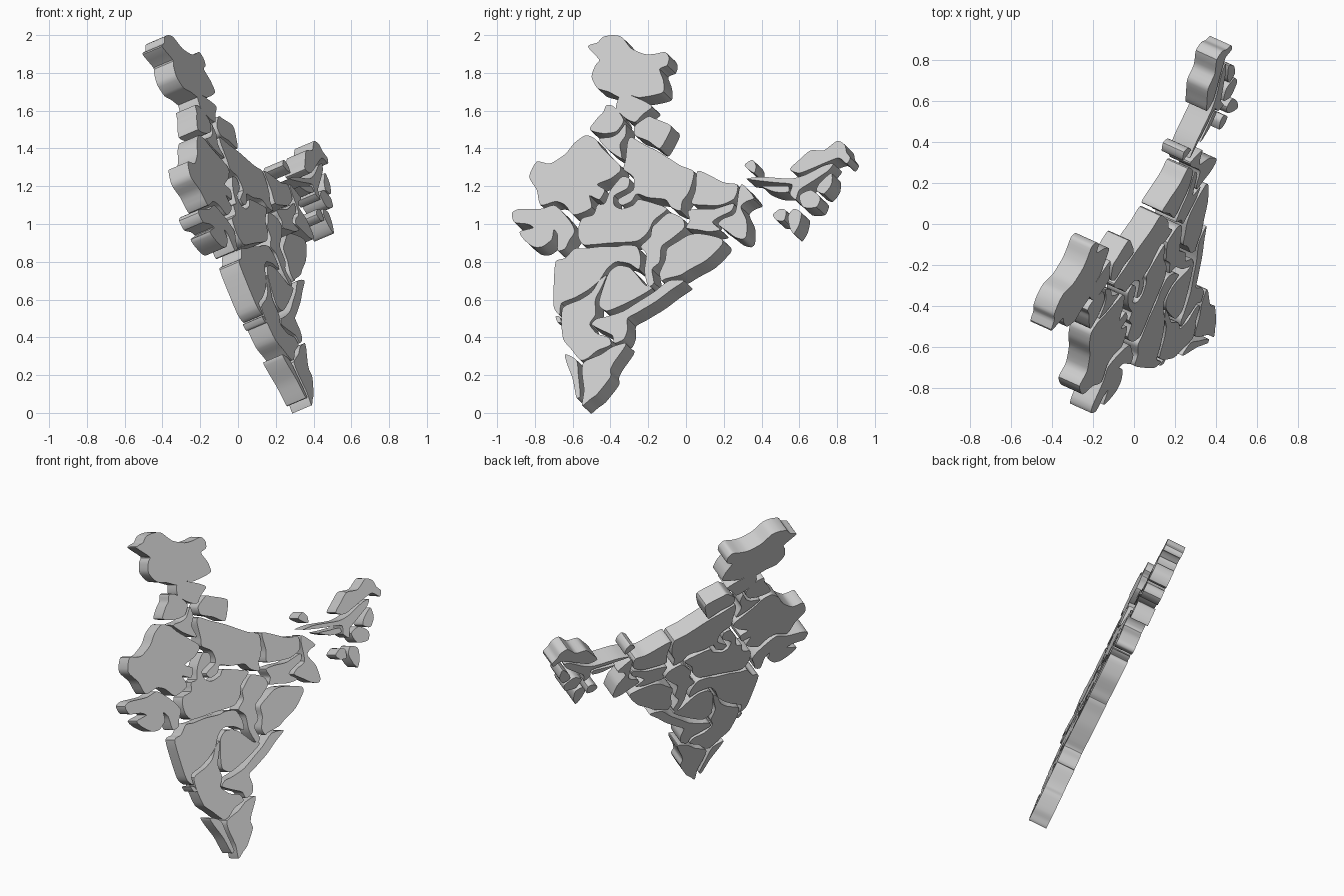
import bpy, bmesh
from mathutils import Vector

# The slab's front face lies in the plane x = A + B*y + D*z
A, B, D = 0.654, 0.45, -0.424
NORMAL = Vector((1, -B, -D)).normalized()
THICK = 0.12
STEPS = 4  # curve samples between outline points


def smooth_loop(pts):
    """Closed Catmull-Rom loop through the outline points (softened tension)."""
    out, n = [], len(pts)
    for i in range(n):
        p0, p1, p2, p3 = (Vector(pts[(i + k) % n]) for k in (-1, 0, 1, 2))
        m1, m2 = (p2 - p0) * 0.36, (p3 - p1) * 0.36
        lim = (p2 - p1).length
        m1 *= min(1, lim / max(m1.length, 1e-6))
        m2 *= min(1, lim / max(m2.length, 1e-6))
        for s in range(STEPS):
            t = s / STEPS
            out.append(p1 * (2*t**3 - 3*t*t + 1) + m1 * (t**3 - 2*t*t + t)
                       + p2 * (3*t*t - 2*t**3) + m2 * (t**3 - t*t))
    return out


def plate(name, pts):
    """One map piece: outline in hundredths (y, z), laid on the tilted plane, made solid."""
    bm = bmesh.new()
    vs = []
    for p in smooth_loop(pts):
        y, z = p.x / 100, p.y / 100
        vs.append(bm.verts.new((A + B * y + D * z, y, z)))
    face = bm.faces.new(vs)
    ext = bmesh.ops.extrude_face_region(bm, geom=[face], use_keep_orig=True)
    for v in ext["geom"]:
        if isinstance(v, bmesh.types.BMVert):
            v.co -= NORMAL * THICK
    bmesh.ops.recalc_face_normals(bm, faces=bm.faces)
    me = bpy.data.meshes.new(name)
    bm.to_mesh(me)
    bm.free()
    ob = bpy.data.objects.new(name, me)
    bpy.context.collection.objects.link(ob)
    bpy.context.view_layer.objects.active = ob
    ob.select_set(True)
    bpy.ops.object.shade_smooth_by_angle(angle=0.6)
    ob.select_set(False)


# Northern mountain pieces
plate("far_north_piece", [(-52, 194), (-47, 196), (-44, 199), (-39, 200), (-34, 199), (-29, 193),
      (-22, 190), (-17, 190), (-11, 191), (-9, 188), (-10, 184), (-14, 182), (-12, 176), (-12, 170),
      (-18, 168), (-25, 167), (-29, 168), (-35, 167), (-41, 170), (-47, 172), (-50, 178), (-48, 184),
      (-46, 187)])
plate("north_hill_piece", [(-36, 166), (-34, 169), (-29, 168), (-22, 165), (-18, 162), (-23, 158),
      (-27, 154), (-32, 156), (-37, 161)])
plate("north_plain_piece", [(-51, 150), (-47, 156), (-44, 159), (-42, 163), (-38, 162), (-33, 155),
      (-37, 149), (-44, 148)])
plate("north_strip_piece", [(-46, 145), (-40, 146), (-36, 148), (-32, 153), (-32, 147), (-35, 142),
      (-34, 135), (-38, 137), (-42, 140)])
plate("north_east_hill_piece", [(-27, 152), (-20, 157), (-17, 156), (-8, 152), (-10, 146), (-14, 140),
      (-20, 144), (-27, 147)])

# Western pieces
plate("west_desert_piece", [(-83, 125), (-79, 133), (-72, 132), (-64, 137), (-59, 143), (-53, 147),
      (-48, 145), (-45, 141), (-39, 135), (-35, 131), (-35, 128), (-40, 124), (-47, 121), (-43, 118),
      (-46, 113), (-51, 115), (-50, 109), (-55, 106), (-60, 105), (-64, 110), (-69, 112), (-77, 110),
      (-79, 118)])
plate("west_peninsula_piece", [(-92, 106), (-88, 108), (-77, 108), (-70, 110), (-66, 107), (-61, 101),
      (-59, 96), (-62, 91), (-64, 87), (-68, 86), (-68, 94), (-70, 97), (-71, 92), (-76, 88), (-81, 88),
      (-86, 92), (-88, 96), (-81, 98), (-84, 100), (-91, 101)])

# Central pieces
plate("central_piece", [(-57, 98), (-55, 103), (-49, 105), (-47, 110), (-43, 111), (-40, 118),
      (-34, 125), (-30, 124), (-31, 119), (-38, 115), (-38, 110), (-34, 108), (-28, 110), (-25, 113),
      (-17, 111), (-10, 108), (-17, 102), (-20, 96), (-26, 91), (-40, 90), (-54, 89), (-57, 93)])
plate("long_plain_piece", [(-32, 134), (-31, 143), (-29, 146), (-22, 142), (-14, 138), (-3, 131),
      (4, 128), (3, 121), (1, 116), (-2, 112), (-3, 107), (-8, 109), (-11, 113), (-20, 114), (-26, 116),
      (-29, 112), (-34, 110), (-36, 113), (-28, 118), (-28, 125), (-33, 129)])
plate("central_east_piece", [(-15, 101), (-9, 106), (-2, 103), (-1, 98), (-8, 92), (-13, 88), (-14, 80),
      (-18, 76), (-17, 69), (-20, 67), (-22, 75), (-21, 84), (-24, 88), (-19, 93), (-18, 98)])

# Eastern pieces
plate("east_plain_piece", [(6, 128), (12, 126), (20, 122), (27, 121), (27, 117), (25, 113), (18, 110),
      (10, 110), (3, 111), (5, 118)])
plate("east_plateau_piece", [(1, 107), (7, 108), (15, 108), (25, 111), (24, 107), (18, 104), (14, 101),
      (18, 97), (12, 96), (6, 97), (0, 98), (2, 102)])
plate("east_delta_piece", [(28, 118), (30, 121), (36, 114), (32, 112), (29, 109), (32, 102), (32, 94),
      (30, 92), (26, 93), (22, 96), (17, 100), (20, 103), (26, 106)])
plate("east_coast_piece", [(1, 94), (6, 95), (13, 94), (19, 92), (19, 89), (11, 81), (2, 76), (-3, 73),
      (-11, 71), (-13, 70), (-14, 74), (-11, 81), (-10, 87), (-4, 91)])

# Southern pieces
plate("west_coast_piece", [(-69, 80), (-64, 82), (-59, 87), (-54, 87), (-46, 88), (-37, 88), (-32, 89),
      (-26, 88), (-24, 82), (-25, 76), (-30, 79), (-37, 80), (-42, 76), (-46, 70), (-52, 65), (-59, 61),
      (-66, 58), (-67, 52), (-70, 56), (-70, 68)])
plate("small_coast_piece", [(-69, 51), (-67, 51), (-66, 48), (-68, 48)])
plate("south_west_piece", [(-65, 56), (-56, 60), (-50, 64), (-46, 70), (-42, 73), (-45, 66), (-48, 60),
      (-48, 52), (-51, 47), (-47, 42), (-41, 40), (-40, 36), (-47, 33), (-52, 29), (-56, 28), (-61, 34),
      (-65, 39), (-66, 48)])
plate("south_inland_piece", [(-41, 74), (-36, 78), (-30, 77), (-26, 73), (-22, 68), (-18, 66), (-26, 61),
      (-34, 57), (-42, 54), (-46, 57), (-45, 63)])
plate("south_east_coast_piece", [(-47, 50), (-42, 51), (-33, 54), (-25, 59), (-17, 64), (-9, 70), (-1, 70),
      (-8, 65), (-16, 59), (-26, 53), (-31, 50), (-31, 44), (-33, 39), (-38, 37), (-39, 41), (-45, 44),
      (-50, 47)])
plate("south_strip_piece", [(-64, 31), (-58, 28), (-57, 20), (-56, 9), (-58, 8), (-60, 18), (-63, 26)])
plate("south_tip_piece", [(-54, 27), (-45, 31), (-39, 35), (-32, 37), (-33, 34), (-38, 27), (-40, 23),
      (-40, 19), (-47, 10), (-51, 7), (-55, 4), (-54, 12), (-55, 21)])

# Detached north-eastern cluster
plate("tiny_hill_piece", [(31, 131), (35, 134), (37, 131), (36, 127)])
plate("far_east_top_piece", [(55, 129), (60, 134), (66, 139), (73, 139), (80, 144), (84, 142), (85, 138),
      (87, 135), (85, 132), (81, 135), (75, 133), (68, 130), (60, 127)])
plate("far_east_valley_piece", [(32, 124), (40, 125), (55, 124), (63, 126), (73, 131), (78, 132),
      (75, 128), (66, 122), (60, 118), (58, 113), (55, 116), (56, 121), (47, 122), (38, 123)])
plate("far_east_plateau_piece", [(40, 120), (47, 120), (54, 120), (54, 117), (47, 117)])
plate("far_east_ridge_piece", [(71, 122), (77, 127), (77, 121), (73, 116), (69, 118)])
plate("far_east_hill_piece", [(60, 115), (66, 118), (71, 114), (69, 109), (62, 109)])
plate("far_east_lower_piece", [(54, 104), (57, 108), (61, 106), (60, 100), (57, 95), (55, 98)])
plate("far_east_corner_piece", [(46, 105), (50, 108), (53, 107), (52, 102), (48, 102)])
